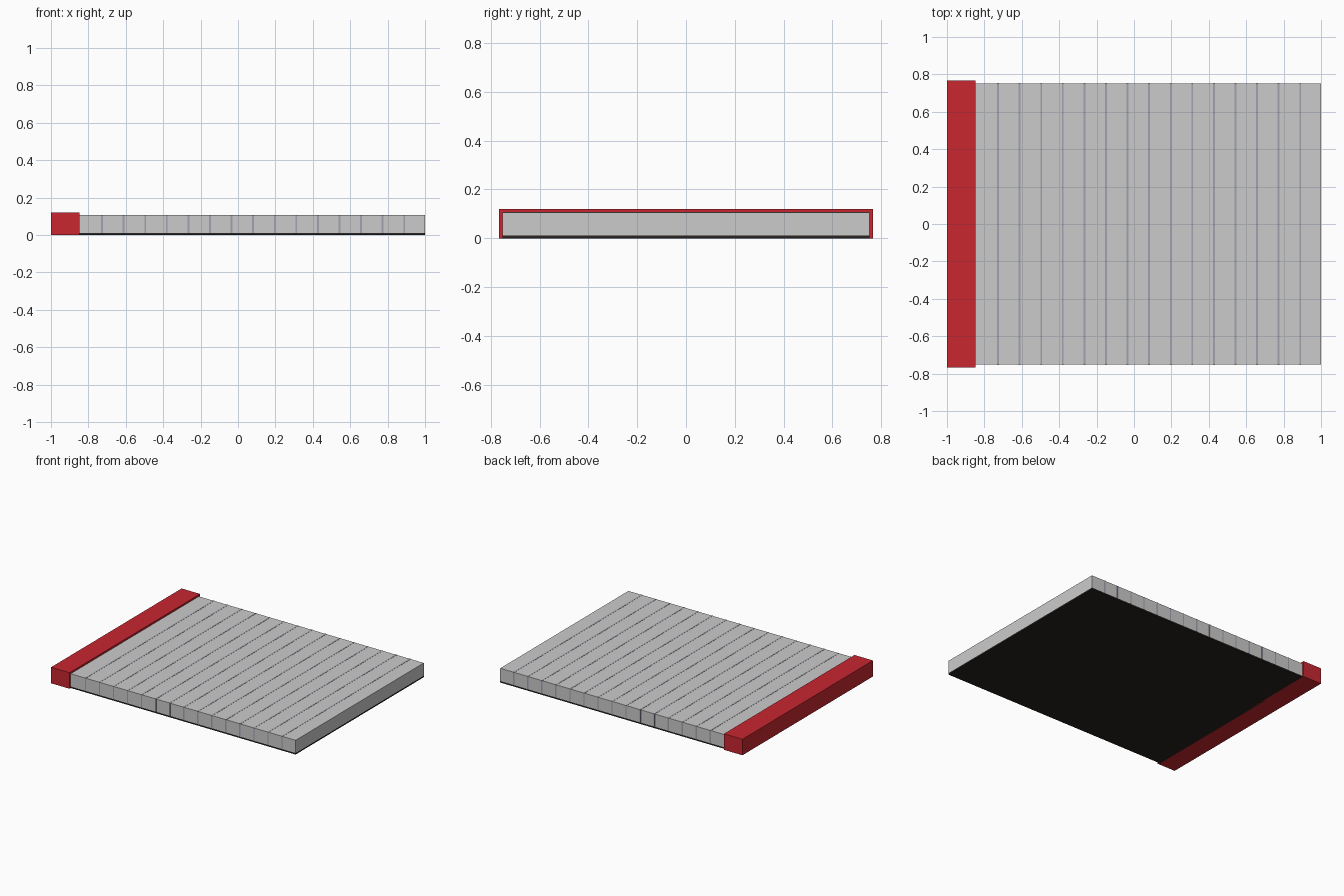
import bpy

if "Cube" in bpy.data.objects:
    bpy.data.objects.remove(bpy.data.objects["Cube"])


def material(name, color):
    m = bpy.data.materials.new(name)
    m.diffuse_color = (*color, 1)
    m.use_nodes = True
    m.node_tree.nodes["Principled BSDF"].inputs["Base Color"].default_value = m.diffuse_color
    return m


def box(name, x, y, z, mat=None):
    """Box from (min, max) ranges on each axis."""
    bpy.ops.mesh.primitive_cube_add(size=1, location=[(a + b) / 2 for a, b in (x, y, z)])
    o = bpy.context.object
    o.name = name
    o.scale = [b - a for a, b in (x, y, z)]
    bpy.ops.object.transform_apply(location=False, rotation=False, scale=True)
    if mat:
        o.data.materials.append(mat)
    return o


red = material("red", (0.58, 0.02, 0.03))
dark = material("dark", (0.02, 0.017, 0.014))
seam_grey = material("seam_grey", (0.36, 0.36, 0.42))

HALF = 0.752   # half width of the slab
TOP = 0.106    # top of the slab

# Grey slab on a thin dark base sheet
box("slab", (-0.86, 1.0), (-HALF, HALF), (0.011, TOP))
box("base_sheet", (-0.86, 1.0), (-HALF, HALF), (0.0, 0.011), dark)

# Thin seam strips, barely proud of the slab
for i in range(15):
    x = -0.727 + i * 0.1154
    box(f"seam_{i + 1}", (x - 0.005, x + 0.005), (-HALF - 0.001, HALF + 0.001),
        (0.011, TOP + 0.001), seam_grey)

# Red end cap, slightly larger than the slab
box("end_cap", (-1.0, -0.848), (-0.766, 0.766), (0.0, 0.119), red)
